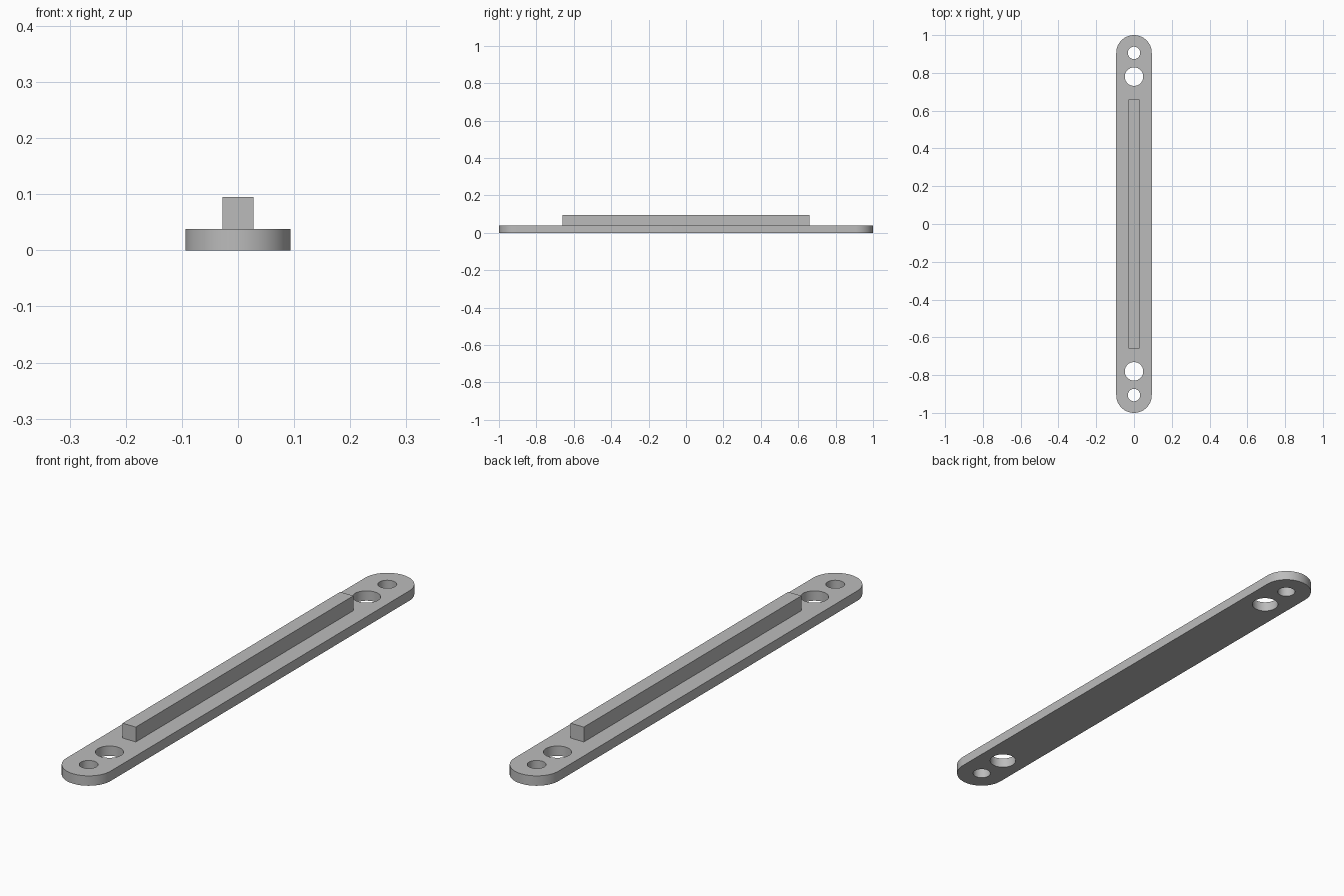
import bpy, bmesh
from math import pi, cos, sin

HALF_W, LENGTH, THICK = 0.094, 1.0, 0.038
RIB_W, RIB_Y, RIB_TOP = 0.028, 0.66, 0.095
HOLES = [(0.906, 0.033), (0.78, 0.049)]      # distance from centre, radius

cube = bpy.data.objects.get("Cube")
if cube:
    bpy.data.objects.remove(cube, do_unlink=True)

grey = bpy.data.materials.new("plain grey")
grey.use_nodes = True
colour = (0.5, 0.5, 0.5, 1)
grey.diffuse_color = colour
grey.node_tree.nodes["Principled BSDF"].inputs["Base Color"].default_value = colour


def prism(name, outline, z0, z1):
    """Extrude a counter-clockwise outline from z0 to z1."""
    bm = bmesh.new()
    base = bm.faces.new([bm.verts.new((x, y, z0)) for x, y in outline])
    top = bmesh.ops.extrude_face_region(bm, geom=[base])
    verts = [g for g in top["geom"] if isinstance(g, bmesh.types.BMVert)]
    bmesh.ops.translate(bm, verts=verts, vec=(0, 0, z1 - z0))
    bmesh.ops.recalc_face_normals(bm, faces=bm.faces)
    mesh = bpy.data.meshes.new(name)
    bm.to_mesh(mesh)
    bm.free()
    mesh.materials.append(grey)
    obj = bpy.data.objects.new(name, mesh)
    bpy.context.collection.objects.link(obj)
    return obj


def arc(cy, r, start, end, steps):
    angles = [start + (end - start) * i / steps for i in range(steps + 1)]
    return [(r * cos(a), cy + r * sin(a)) for a in angles]


# Base plate with fully rounded ends
cy = LENGTH - HALF_W
plate = prism("base_plate", arc(cy, HALF_W, 0, pi, 32) + arc(-cy, HALF_W, pi, 2 * pi, 32),
              0, THICK)

# Two through holes at each end
for side in (-1, 1):
    for y, r in HOLES:
        cutter = prism("hole_cutter", arc(side * y, r, 0, 2 * pi, 40)[:-1], -0.05, THICK + 0.05)
        cutter.hide_render = True
        cutter.hide_viewport = True
        cut = plate.modifiers.new("hole", 'BOOLEAN')
        cut.operation = 'DIFFERENCE'
        cut.solver = 'EXACT'
        cut.object = cutter

# Bake the cuts, then drop the cutters
bpy.context.view_layer.update()
evaluated = plate.evaluated_get(bpy.context.evaluated_depsgraph_get())
plate_mesh = bpy.data.meshes.new_from_object(evaluated)
plate.modifiers.clear()
plate.data = plate_mesh
for obj in [o for o in bpy.data.objects if o.name.startswith("hole_cutter")]:
    bpy.data.objects.remove(obj, do_unlink=True)

# Raised rib along the middle
prism("centre_rib", [(-RIB_W, -RIB_Y), (RIB_W, -RIB_Y), (RIB_W, RIB_Y), (-RIB_W, RIB_Y)],
      THICK, RIB_TOP)

# Smooth curved walls, crisp rims
bpy.ops.object.select_all(action='DESELECT')
plate.select_set(True)
bpy.context.view_layer.objects.active = plate
bpy.ops.object.shade_smooth_by_angle(angle=pi / 6)
